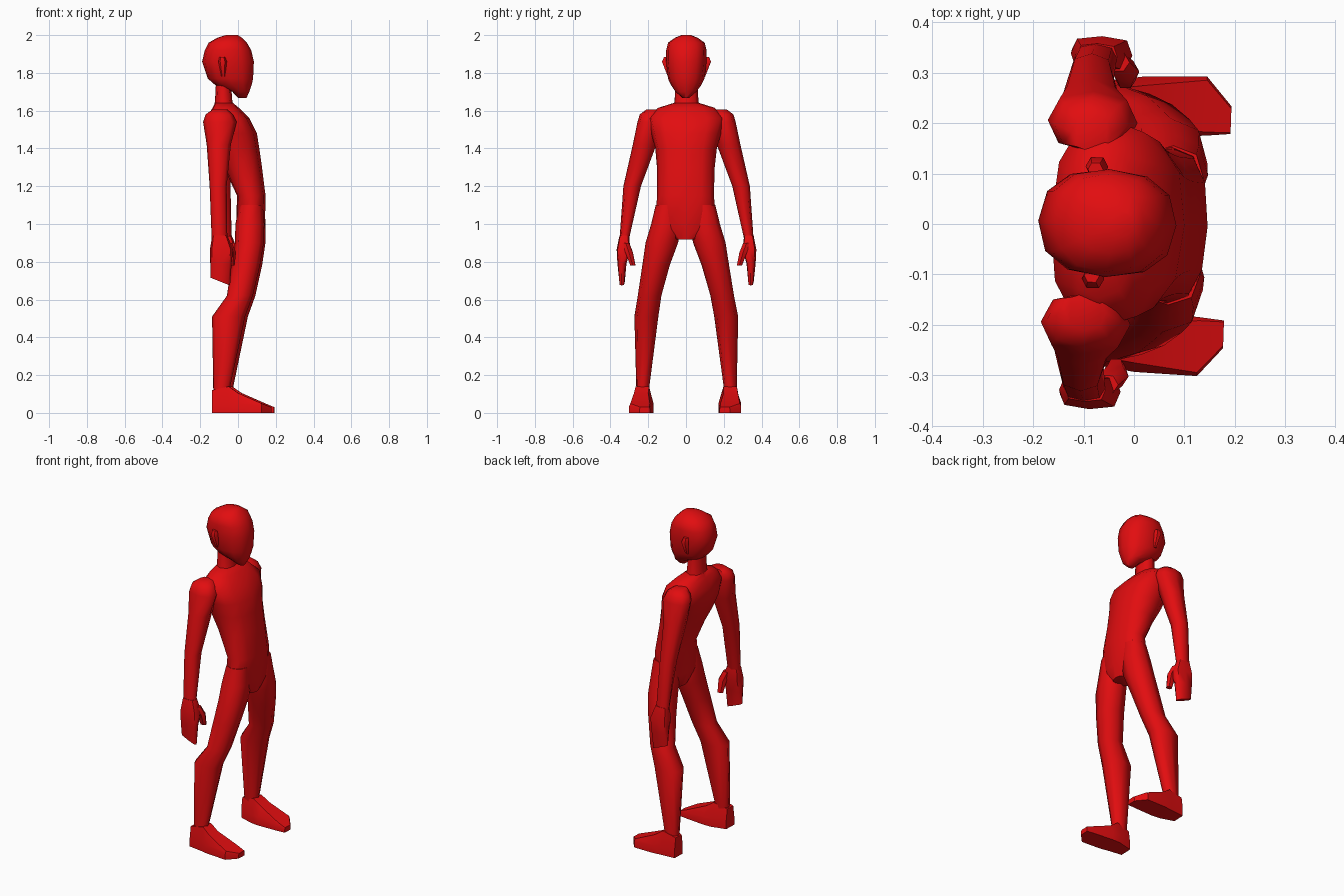
import bpy, bmesh, math
from mathutils import Matrix

red = bpy.data.materials.new("red")
red.diffuse_color = (0.76, 0.004, 0.005, 1)
TURN = Matrix.Rotation(math.radians(-2), 3, 'Z')   # whole figure is turned slightly


def ring(z, x0, x1, y0, y1, n=8, p=0.85, slope=0.0):
    """Rounded horizontal cross-section filling the given x and y range."""
    cx, cy, rx, ry = (x0 + x1) / 2, (y0 + y1) / 2, (x1 - x0) / 2, (y1 - y0) / 2
    pts = []
    for i in range(n):
        a = 2 * math.pi * i / n
        c, s = math.cos(a), math.sin(a)
        c = math.copysign(abs(c) ** p, c)
        s = math.copysign(abs(s) ** p, s)
        pts.append((cx + rx * c, cy + ry * s, z + slope * rx * c))
    return pts


def loft(name, rings, side=1, angle=55):
    """Skin a list of equal-sized rings and cap both ends."""
    bm = bmesh.new()
    rows = [[bm.verts.new((x, y * side, z)) for x, y, z in r] for r in rings]
    n = len(rows[0])
    for a, b in zip(rows, rows[1:]):
        for i in range(n):
            j = (i + 1) % n
            bm.faces.new((a[i], a[j], b[j], b[i]))
    bm.faces.new(rows[0])
    bm.faces.new(rows[-1])
    bmesh.ops.transform(bm, matrix=TURN.to_4x4(), verts=bm.verts)
    bmesh.ops.recalc_face_normals(bm, faces=bm.faces)
    me = bpy.data.meshes.new(name)
    bm.to_mesh(me)
    bm.free()
    me.materials.append(red)
    ob = bpy.data.objects.new(name, me)
    bpy.context.collection.objects.link(ob)
    bpy.ops.object.select_all(action='DESELECT')
    ob.select_set(True)
    bpy.context.view_layer.objects.active = ob
    bpy.ops.object.shade_smooth_by_angle(angle=math.radians(angle))
    return ob


def centred(rows, **kw):
    return [ring(z, x0, x1, -h, h, **kw) for z, x0, x1, h in rows]


# head, from chin to crown
loft("head", centred([
    (1.667, 0.00, 0.045, 0.018), (1.70, -0.03, 0.06, 0.055),
    (1.735, -0.12, 0.072, 0.08), (1.77, -0.16, 0.08, 0.097),
    (1.86, -0.19, 0.084, 0.107), (1.92, -0.176, 0.07, 0.107),
    (1.96, -0.155, 0.047, 0.097), (1.986, -0.11, 0.02, 0.06),
    (2.0, -0.065, 0.0, 0.025)], n=12, p=0.85))

# neck
loft("neck", centred([(1.60, -0.13, -0.015, 0.075), (1.65, -0.122, -0.03, 0.063),
                      (1.78, -0.115, -0.04, 0.058)]))

# torso, from crotch to collar
loft("torso", centred([
    (0.918, 0.01, 0.13, 0.05), (1.0, -0.01, 0.143, 0.165),
    (1.15, -0.005, 0.146, 0.15), (1.3, -0.075, 0.127, 0.153),
    (1.4, -0.13, 0.113, 0.163), (1.48, -0.16, 0.10, 0.185),
    (1.56, -0.165, 0.06, 0.205), (1.615, -0.135, 0.005, 0.15),
    (1.64, -0.122, -0.025, 0.07)], n=12, p=0.8))

for s, tag in ((1, "left"), (-1, "right")):
    # ear
    loft(tag + "_ear", [ring(1.78, -0.085, -0.065, 0.08, 0.10, n=6),
                        ring(1.86, -0.10, -0.055, 0.09, 0.132, n=6),
                        ring(1.885, -0.095, -0.065, 0.09, 0.12, n=6)], s)
    # arm, from shoulder to wrist
    loft(tag + "_arm", [ring(*r) for r in (
        (1.605, -0.13, -0.05, 0.14, 0.215), (1.58, -0.165, -0.02, 0.14, 0.248),
        (1.54, -0.178, 0.0, 0.14, 0.26), (1.42, -0.158, -0.03, 0.16, 0.285),
        (1.2, -0.14, -0.05, 0.242, 0.335), (0.92, -0.128, -0.045, 0.305, 0.355))], s)
    # hand and closed fingers
    loft(tag + "_hand", [ring(0.94, -0.125, -0.045, 0.305, 0.355, p=0.6),
                         ring(0.865, -0.137, -0.015, 0.297, 0.37, p=0.6),
                         ring(0.79, -0.135, -0.022, 0.318, 0.366, p=0.6),
                         ring(0.695, -0.133, -0.03, 0.327, 0.356, p=0.6, slope=-0.4)], s)
    # thumb
    loft(tag + "_thumb", [ring(0.90, -0.07, -0.02, 0.30, 0.34, n=6),
                          ring(0.85, -0.055, 0.0, 0.28, 0.325, n=6),
                          ring(0.78, -0.045, -0.008, 0.267, 0.297, n=6)], s)
    # leg, from hip to ankle
    loft(tag + "_leg", [ring(*r) for r in (
        (1.10, 0.01, 0.135, 0.03, 0.158), (1.0, -0.01, 0.143, 0.02, 0.182),
        (0.9, -0.012, 0.141, 0.04, 0.212), (0.78, -0.03, 0.122, 0.085, 0.23),
        (0.62, -0.052, 0.085, 0.13, 0.255), (0.51, -0.13, 0.045, 0.148, 0.275),
        (0.13, -0.123, -0.035, 0.198, 0.266), (0.06, -0.12, -0.03, 0.198, 0.27))], s)
    # foot, from heel to toe: x, sole y range, top y range, top height
    foot = [(-0.128, 0.20, 0.275, 0.21, 0.265, 0.12), (-0.04, 0.175, 0.285, 0.197, 0.268, 0.14),
            (0.01, 0.172, 0.293, 0.20, 0.275, 0.105), (0.135, 0.18, 0.297, 0.187, 0.29, 0.05),
            (0.185, 0.185, 0.24, 0.188, 0.235, 0.03)]
    loft(tag + "_foot", [[(x, a, 0.0), (x, b, 0.0), (x, b, min(0.05, h * 0.7)), (x, d, h),
                          (x, c, h), (x, a, min(0.05, h * 0.7))]
                         for x, a, b, c, d, h in foot], s, 40)
